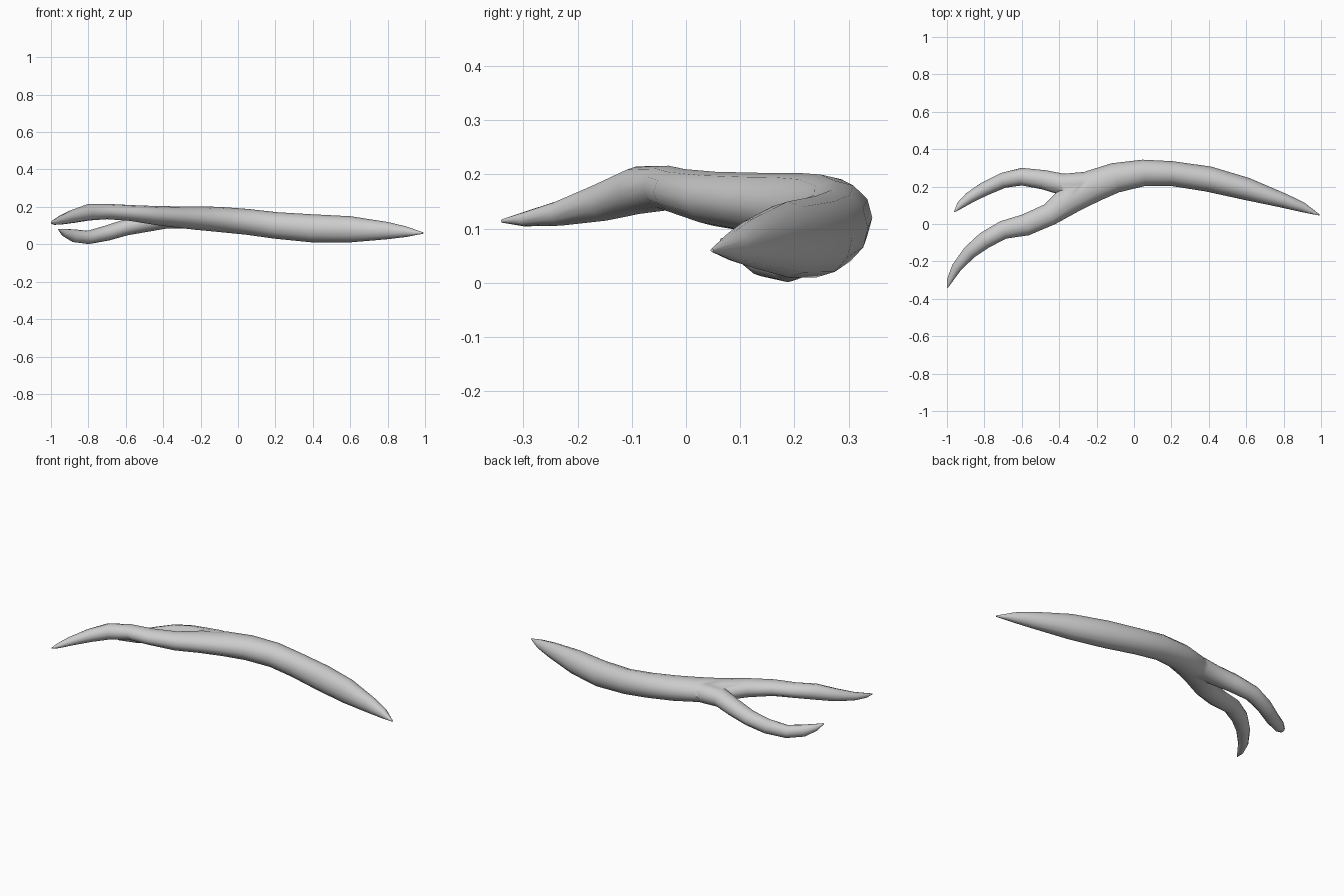
import bpy, bmesh, math
from mathutils import Vector

if "Cube" in bpy.data.objects:
    bpy.data.objects.remove(bpy.data.objects["Cube"])

SIDES = 12


def limb(name, rings):
    """Sweep elliptical rings (x, y, z, half width, half height) into a capped tube."""
    bm = bmesh.new()
    pts = [Vector(r[:3]) for r in rings]
    loops = []
    for i, r in enumerate(rings):
        t = (pts[min(i + 1, len(pts) - 1)] - pts[max(i - 1, 0)]).normalized()
        side = t.cross(Vector((0, 0, 1))).normalized()
        up = side.cross(t)
        loop = []
        for k in range(SIDES):
            a = 2 * math.pi * k / SIDES
            loop.append(bm.verts.new(pts[i] + side * r[3] * math.cos(a) + up * r[4] * math.sin(a)))
        loops.append(loop)
    for a, b in zip(loops, loops[1:]):
        for k in range(SIDES):
            n = (k + 1) % SIDES
            bm.faces.new((a[k], a[n], b[n], b[k]))
    bm.faces.new(loops[0])
    bm.faces.new(loops[-1])
    bmesh.ops.recalc_face_normals(bm, faces=bm.faces)
    me = bpy.data.meshes.new(name)
    bm.to_mesh(me)
    bm.free()
    ob = bpy.data.objects.new(name, me)
    bpy.context.collection.objects.link(ob)
    return ob


# Main stem running on into the long prong
branch = limb("forked_branch", [
    (.992, .048, .06, .003, .003), (.9, .09, .067, .027, .028),
    (.8, .125, .073, .039, .046), (.6, .188, .08, .06, .07),
    (.4, .24, .085, .068, .075), (.2, .27, .101, .066, .071),
    (.05, .273, .12, .071, .069), (-.1, .247, .133, .08, .067),
    (-.22, .203, .14, .087, .063), (-.34, .135, .147, .08, .056),
    (-.45, .052, .155, .06, .05), (-.58, -.005, .168, .058, .042),
    (-.7, -.032, .175, .049, .041), (-.8, -.088, .171, .045, .044),
    (-.88, -.152, .15, .037, .036), (-.95, -.235, .128, .027, .023),
    (-.984, -.3, .117, .016, .013), (-.998, -.34, .114, .003, .003)])

# Short prong that curls down and back up
prong = limb("short_prong", [
    (-.13, .225, .135, .05, .045), (-.28, .217, .141, .06, .056),
    (-.38, .211, .137, .058, .052), (-.48, .236, .117, .052, .049),
    (-.6, .253, .09, .047, .043), (-.7, .233, .06, .041, .041),
    (-.8, .187, .037, .037, .036), (-.88, .14, .046, .03, .034),
    (-.93, .1, .063, .02, .02), (-.96, .065, .08, .003, .003)])

# Fuse the prong into the stem
mod = branch.modifiers.new("fuse", 'BOOLEAN')
mod.operation = 'UNION'
mod.solver = 'EXACT'
mod.object = prong
bpy.context.view_layer.objects.active = branch
branch.select_set(True)
bpy.ops.object.modifier_apply(modifier=mod.name)
bpy.data.objects.remove(prong)
bpy.ops.object.shade_smooth_by_angle(angle=math.radians(60))
